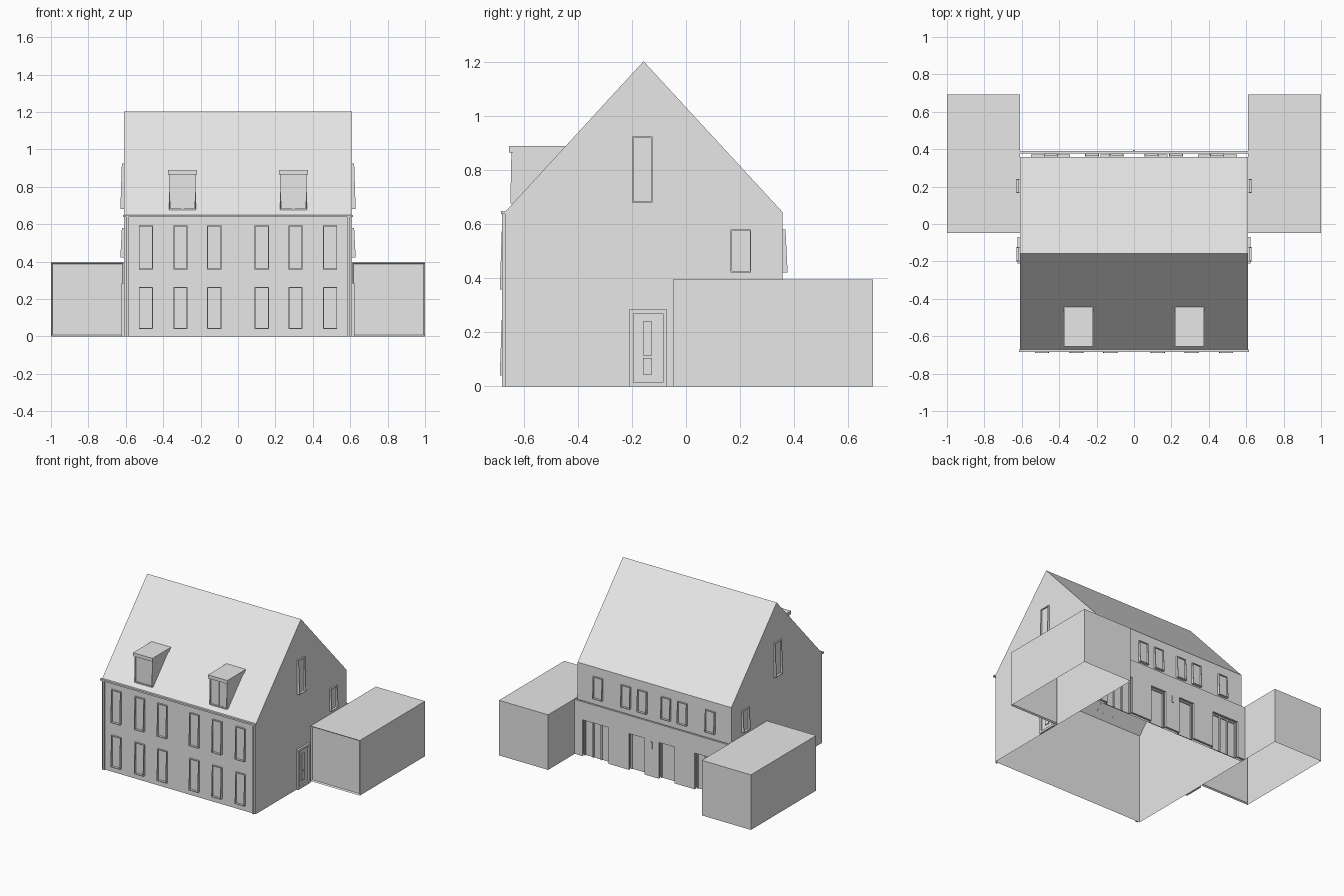
import bpy, bmesh, math
from mathutils import Matrix, Vector

if "Cube" in bpy.data.objects:
    bpy.data.objects.remove(bpy.data.objects["Cube"])

# Single plaster colour
GREY = (0.8, 0.8, 0.8, 1)
plaster = bpy.data.materials.new("light_grey")
plaster.use_nodes = True
plaster.diffuse_color = GREY
plaster.node_tree.nodes["Principled BSDF"].inputs["Base Color"].default_value = GREY


def finish(name, bm):
    mesh = bpy.data.meshes.new(name)
    bm.to_mesh(mesh)
    bm.free()
    mesh.materials.append(plaster)
    obj = bpy.data.objects.new(name, mesh)
    bpy.context.collection.objects.link(obj)
    return obj


def box_mesh(x0, x1, y0, y1, z0, z1):
    bm = bmesh.new()
    bmesh.ops.create_cube(bm, size=1)
    for v in bm.verts:
        v.co = Vector((x0 if v.co.x < 0 else x1,
                       y0 if v.co.y < 0 else y1,
                       z0 if v.co.z < 0 else z1))
    bm.normal_update()
    return bm


def box(name, *bounds):
    return finish(name, box_mesh(*bounds))


def open_bottom(bm):
    down = [f for f in bm.faces if f.normal.z < -0.9]
    bmesh.ops.delete(bm, geom=down, context='FACES_ONLY')


def prism(name, profile, x0, x1, bottomless=False):
    """Extrude a (y, z) profile along x."""
    bm = bmesh.new()
    face = bm.faces.new([bm.verts.new((x0, y, z)) for y, z in profile])
    moved = bmesh.ops.extrude_face_region(bm, geom=[face], use_keep_orig=True)["geom"]
    bmesh.ops.translate(bm, vec=(x1 - x0, 0, 0),
                        verts=[g for g in moved if isinstance(g, bmesh.types.BMVert)])
    bmesh.ops.recalc_face_normals(bm, faces=bm.faces[:])
    bm.normal_update()
    if bottomless:
        open_bottom(bm)
    return finish(name, bm)


def window(name, place, angle, width, height, top=0.011, low=0.019, border=0.007, bars=False):
    """Frame leaning outward at the bottom around an upright pane; it faces -y before turning."""
    bm = box_mesh(-width / 2, width / 2, -top, 0, 0, height)
    for v in bm.verts:
        if v.co.y < 0 and v.co.z < 0.001:
            v.co.y = -low
    bm.normal_update()
    outer = min(bm.faces, key=lambda f: f.normal.y)
    bmesh.ops.inset_region(bm, faces=[outer], thickness=border)
    pane = bmesh.ops.extrude_face_region(bm, geom=[outer])["geom"]
    bmesh.ops.delete(bm, geom=[outer], context='FACES_ONLY')
    for v in pane:
        if isinstance(v, bmesh.types.BMVert):
            v.co.y = -0.003
    bmesh.ops.recalc_face_normals(bm, faces=bm.faces[:])
    turn = Matrix.Translation(place) @ Matrix.Rotation(math.radians(angle), 4, 'Z')
    bmesh.ops.transform(bm, matrix=turn, verts=bm.verts[:])
    finish(name, bm)
    if bars:
        x, y, z = place
        box(name + "_bar", x - 0.005, x + 0.005, y - top + 0.002, y, z, z + height)


# Main house shell with gabled roof
W, FRONT, BACK, EAVE = 0.61, -0.67, 0.357, 0.645
prism("house_shell", [(FRONT, 0), (FRONT, EAVE), (-0.157, 1.203), (BACK, EAVE), (BACK, 0)],
      -W, W, bottomless=True)
box("front_cornice", -W - 0.005, W + 0.005, -0.685, FRONT, 0.638, 0.65)

# Front windows, two rows mirrored about the middle
for side in (-1, 1):
    for i, x in enumerate((0.127, 0.307, 0.493)):
        window(f"front_window_low_{side}_{i}", (side * x, FRONT, 0.04), 0, 0.075, 0.225)
        window(f"front_window_high_{side}_{i}", (side * x, FRONT, 0.358), 0, 0.075, 0.235)
    for i, x in enumerate((0.094, 0.224, 0.445)):
        window(f"back_window_{side}_{i}", (side * x, BACK, 0.422), 180, 0.075, 0.158)

    # Rain pipe beside the front corner
    box(f"rain_pipe_{side}", side * 0.592 - 0.006, side * 0.592 + 0.006, -0.681, FRONT, 0, 0.638)

    # Gable windows
    window(f"attic_window_{side}", (side * W, -0.162, 0.68), side * 90, 0.076, 0.245)
    window(f"gable_window_{side}", (side * W, 0.203, 0.422), side * 90, 0.076, 0.158)

    # Side door: surround, recessed leaf and two raised panels
    window(f"side_door_{side}", (side * W, -0.14, 0), side * 90, 0.14, 0.285,
           top=0.014, low=0.014, border=0.021)
    for j, (low, high) in enumerate(((0.045, 0.105), (0.115, 0.24))):
        window(f"door_panel_{side}_{j}", (side * (W + 0.003), -0.142, low), side * 90,
               0.034, high - low, top=0.006, low=0.006, border=0.005)

    # Dormer with flat roof
    x = side * 0.297
    prism(f"dormer_{side}", [(-0.64, 0.675), (-0.64, 0.867), (-0.46, 0.867)], x - 0.072, x + 0.072)
    prism(f"dormer_roof_{side}", [(-0.655, 0.865), (-0.655, 0.89), (-0.445, 0.89), (-0.465, 0.865)],
          x - 0.077, x + 0.077)
    window(f"dormer_window_{side}", (x, -0.638, 0.677), 0, 0.14, 0.188,
           top=0.008, low=0.012, border=0.009, bars=True)

    # Garage block with recessed front panel
    a, b = sorted((side * W, side * 1.0))
    bm = box_mesh(a, b, -0.048, 0.692, 0, 0.395)
    gate = min(bm.faces, key=lambda f: f.normal.y)
    bmesh.ops.inset_region(bm, faces=[gate], thickness=0.01, depth=-0.01)
    bm.normal_update()
    bottom = [f for f in bm.faces if f.normal.z < -0.9 and f.calc_area() > 0.1]
    bmesh.ops.delete(bm, geom=bottom, context='FACES_ONLY')
    finish(f"garage_{side}", bm)

# Rear ground-floor wall: piers between door openings, under one lintel
WALL_IN, WALL_OUT, DOOR_TOP = 0.376, 0.39, 0.26
openings = [(-0.55, -0.342), (-0.18, -0.057), (0.057, 0.18), (0.342, 0.55)]
box("rear_lintel", -W, W, WALL_IN, WALL_OUT, DOOR_TOP, 0.39)
start = -W
for i, (a, b) in enumerate(openings + [(W, W)]):
    box(f"rear_pier_{i}", start, a, WALL_IN, WALL_OUT, 0, DOOR_TOP)
    start = b

# Rear doors set back inside the openings
for i, (a, b) in enumerate(openings):
    box(f"rear_door_{i}", a, b, BACK, BACK + 0.006, 0, DOOR_TOP)
    posts = 4 if b - a > 0.15 else 2
    for j in range(posts):
        x = a + (b - a - 0.01) * j / (posts - 1)
        box(f"rear_door_post_{i}_{j}", x, x + 0.01, BACK, BACK + 0.014, 0, DOOR_TOP)
    box(f"rear_door_head_{i}", a, b, BACK, BACK + 0.014, DOOR_TOP - 0.01, DOOR_TOP)
box("rear_lamp", -0.006, 0.006, WALL_OUT, WALL_OUT + 0.006, 0.2, 0.25)
